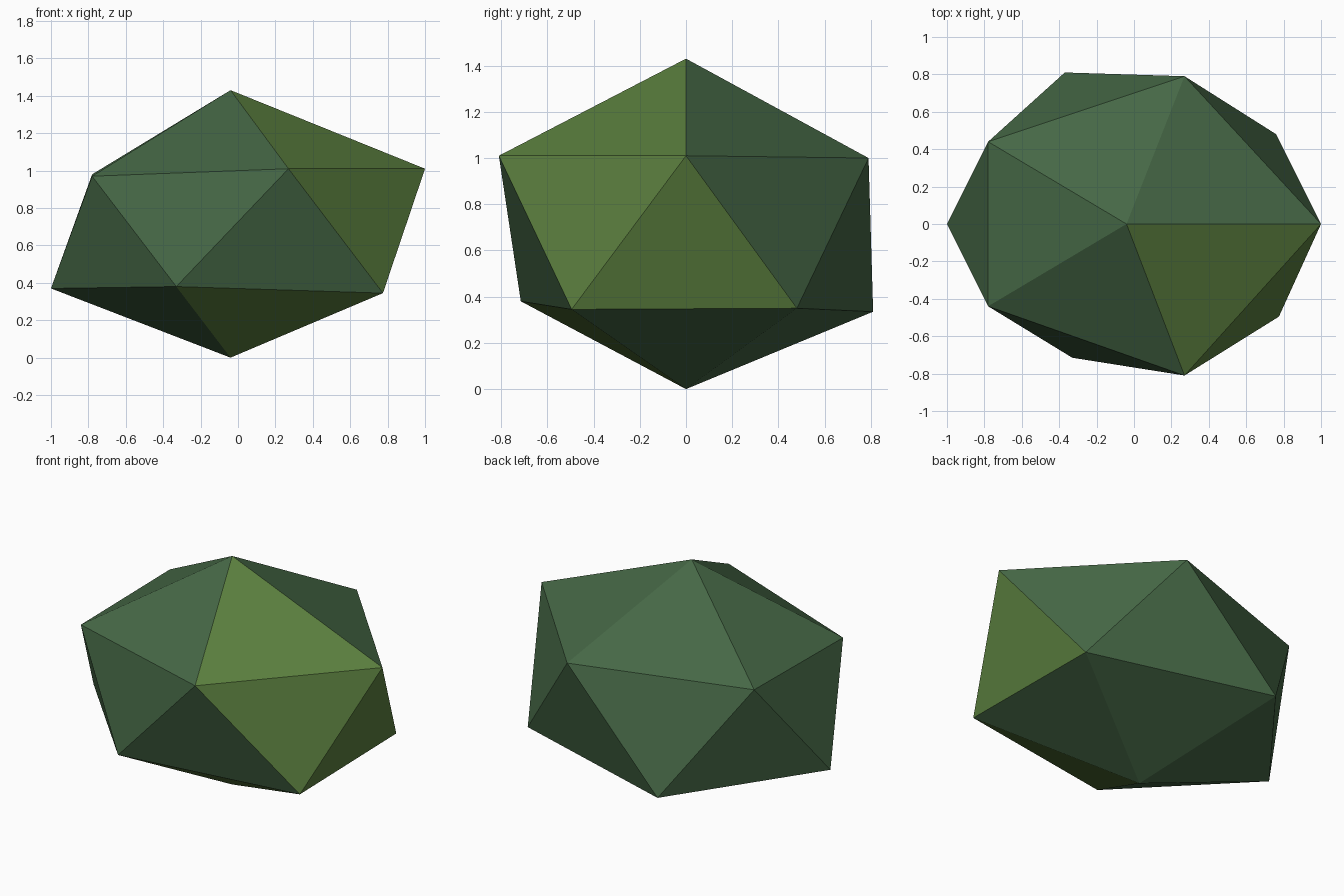
import bpy
import bmesh

if "Cube" in bpy.data.objects:
    bpy.data.objects.remove(bpy.data.objects["Cube"])


def flat_colour(name, rgb):
    mat = bpy.data.materials.new(name)
    mat.diffuse_color = (*rgb, 1.0)
    mat.use_nodes = True
    mat.node_tree.nodes["Principled BSDF"].inputs["Base Color"].default_value = mat.diffuse_color
    return mat


# Faceted clump: two staggered five-point rings closed by a top and a bottom point
upper_ring = [(1.0, 0.0, 1.01), (0.27, 0.79, 1.0), (-0.78, 0.44, 0.98),
              (-0.78, -0.44, 0.97), (0.27, -0.81, 1.01)]
lower_ring = [(0.76, 0.48, 0.35), (-0.37, 0.81, 0.335), (-1.0, 0.0, 0.37),
              (-0.33, -0.715, 0.38), (0.775, -0.495, 0.345)]

bm = bmesh.new()
top = bm.verts.new((-0.04, 0.0, 1.43))
bottom = bm.verts.new((-0.04, 0.0, 0.0))
upper = [bm.verts.new(p) for p in upper_ring]
lower = [bm.verts.new(p) for p in lower_ring]

GREEN, OLIVE = 0, 1
for i in range(5):
    j = (i + 1) % 5
    # The front right sector is olive, from the top point down to the band
    side_colour = OLIVE if i == 4 else GREEN
    # The olive patch continues on one underside face
    under_colour = OLIVE if i == 3 else GREEN
    for verts, colour in (
            ((top, upper[i], upper[j]), side_colour),
            ((upper[i], lower[i], upper[j]), side_colour),
            ((upper[j], lower[i], lower[j]), side_colour),
            ((bottom, lower[j], lower[i]), under_colour)):
        face = bm.faces.new(verts)
        face.material_index = colour
        face.smooth = False

bmesh.ops.recalc_face_normals(bm, faces=bm.faces)
mesh = bpy.data.meshes.new("faceted_clump")
bm.to_mesh(mesh)
bm.free()

mesh.materials.append(flat_colour("dark green", (0.060, 0.136, 0.060)))
mesh.materials.append(flat_colour("olive green", (0.107, 0.218, 0.050)))
clump = bpy.data.objects.new("faceted_clump", mesh)
bpy.context.collection.objects.link(clump)
